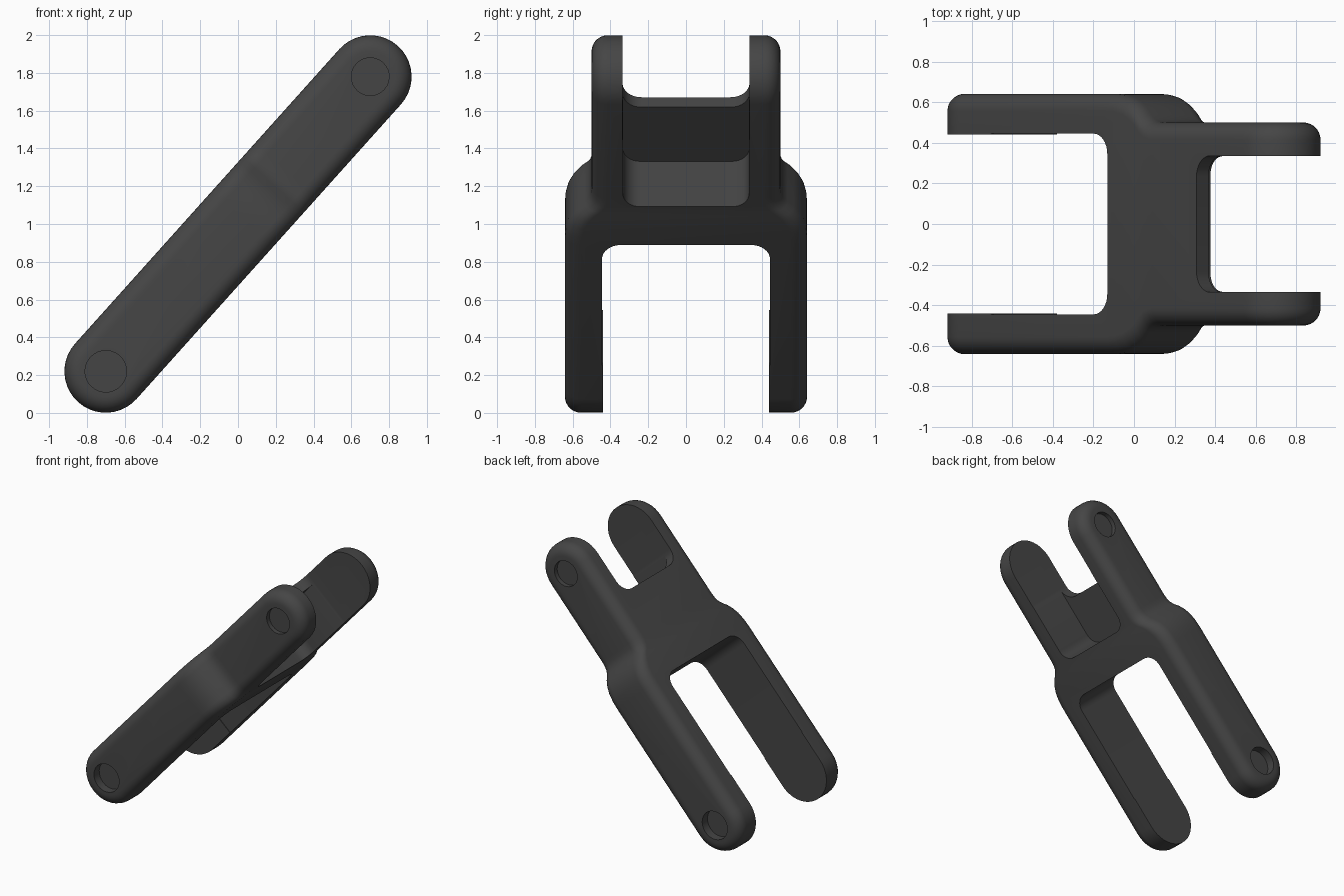
import bpy, bmesh
from math import sin, cos, pi, atan2

if "Cube" in bpy.data.objects:
    bpy.data.objects.remove(bpy.data.objects["Cube"])

L, R, F = 1.048, 0.219, 0.085      # half pivot distance, end radius, edge fillet
TILT = -atan2(1.56, 1.40)

# Half-width along the link (u, y): wide lower fork, narrow upper fork
SHOULDER = [(.04, .641), (.10, .637), (.16, .624), (.21, .6), (.25, .57),
            (.28, .537), (.31, .514), (.345, .503), (.38, .5)]


def half_width(u):
    if u <= SHOULDER[0][0]:
        return SHOULDER[0][1]
    for (a, ya), (b, yb) in zip(SHOULDER, SHOULDER[1:]):
        if u <= b:
            return ya + (yb - ya) * (u - a) / (b - a)
    return SHOULDER[-1][1]


def finish(bm, name):
    bmesh.ops.recalc_face_normals(bm, faces=bm.faces[:])
    me = bpy.data.meshes.new(name)
    bm.to_mesh(me)
    bm.free()
    ob = bpy.data.objects.new(name, me)
    bpy.context.collection.objects.link(ob)
    return ob


def upper_outline(r, n=10):
    """Upper half of the stadium outline, left tip to right tip."""
    arc = [(r * sin(pi / 2 * k / n), r * cos(pi / 2 * k / n)) for k in range(n + 1)]
    left = [(-L - x, z) for x, z in reversed(arc)]
    right = [(L + x, z) for x, z in arc]
    left[0], right[-1] = (-L - r, 0), (L + r, 0)
    return left + [(u, r) for u, _ in SHOULDER] + right


def link_body():
    bm = bmesh.new()
    levels = [(F * (1 - cos(p)), F * (1 - sin(p))) for p in [pi / 2 * k / 7 for k in range(8)]]
    rings = []
    for side, seq in ((-1, levels[::-1]), (1, levels)):
        for inset, drop in seq:
            top = upper_outline(R - inset)
            ring = top + [(u, -z) for u, z in top[-2:0:-1]]
            rings.append([bm.verts.new((u, side * (half_width(u) - drop), z)) for u, z in ring])
    n = len(rings[0])
    for a, b in zip(rings, rings[1:]):
        for i in range(n):
            j = (i + 1) % n
            bm.faces.new((a[i], a[j], b[j], b[i]))
    # Side faces, closed in strips from upper to lower edge
    for ring in (rings[0], rings[-1]):
        for i in range(n // 2):
            f = [ring[i], ring[i + 1], ring[n - i - 1], ring[-i]]
            bm.faces.new(list(dict.fromkeys(f)))
    return finish(bm, "link_arm")


def prism(name, pts, z0, z1):
    bm = bmesh.new()
    face = bm.faces.new([bm.verts.new((u, y, z0)) for u, y in pts])
    ext = bmesh.ops.extrude_face_region(bm, geom=[face])
    bmesh.ops.translate(bm, vec=(0, 0, z1 - z0),
                        verts=[v for v in ext["geom"] if isinstance(v, bmesh.types.BMVert)])
    return finish(bm, name)


def slot(name, floor, w, r, d, z0, z1, step=None):
    """Fork slot with rounded floor corners, open towards direction d."""
    half = [(floor + d * r * (1 - cos(a)), w - r * (1 - sin(a)))
            for a in [pi / 2 * k / 8 for k in range(9)]]
    if step:
        half += [(step[0], w), (step[0], step[1])]
        w = step[1]
    half.append((d * 1.6, w))
    return prism(name, half + [(u, -y) for u, y in reversed(half)], z0, z1)


def pin_hole(name, u, r, y0, y1):
    bm = bmesh.new()
    bmesh.ops.create_cone(bm, cap_ends=True, segments=28, radius1=r, radius2=r, depth=abs(y1 - y0))
    ob = finish(bm, name)
    ob.rotation_euler.x = pi / 2
    ob.location = (u, (y0 + y1) / 2, 0)
    return ob


body = link_body()
cutters = [
    slot("lower_slot", .047, .445, .1, -1, -.4, .4, step=(-.81, .44)),
    slot("upper_pocket", .32, .334, .09, 1, -.4, .14),
    slot("upper_slot", .705, .336, .1, 1, -.4, .4),
]
for s in (-1, 1):
    cutters.append(pin_hole("lower_pin_hole", -L, .11, s * .575, s * .8))
    cutters.append(pin_hole("upper_pin_hole", L, .1, s * .465, s * .8))

bpy.context.view_layer.objects.active = body
body.select_set(True)
for c in cutters:
    c.hide_render = True
    m = body.modifiers.new("cut", 'BOOLEAN')
    m.operation, m.solver, m.object = 'DIFFERENCE', 'EXACT', c
    bpy.ops.object.modifier_apply(modifier=m.name)
    bpy.data.objects.remove(c)

# Lean the link into its final pose
body.rotation_euler.y = TILT
body.location.z = 1.0
bpy.ops.object.shade_smooth_by_angle(angle=pi / 6)

mat = bpy.data.materials.new("dark_grey")
mat.diffuse_color = (.06, .06, .06, 1)
mat.use_nodes = True
mat.node_tree.nodes["Principled BSDF"].inputs["Base Color"].default_value = mat.diffuse_color
body.data.materials.clear()
body.data.materials.append(mat)
